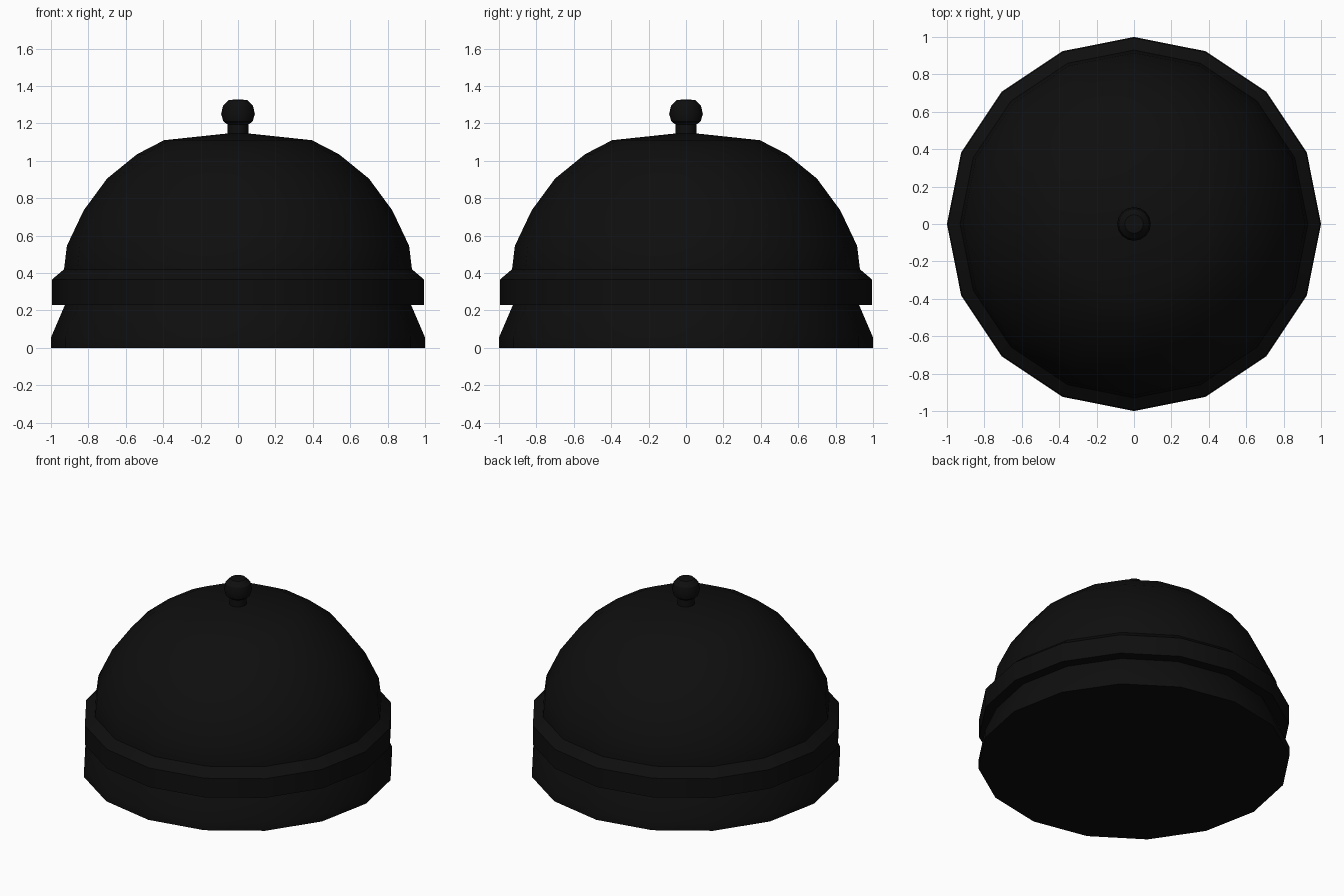
import bpy
import bmesh
import math

cube = bpy.data.objects.get("Cube")
if cube:
    bpy.data.objects.remove(cube, do_unlink=True)

SIDES = 16

black = bpy.data.materials.new("black")
black.use_nodes = True
colour = (0.0045, 0.0045, 0.0045, 1)
black.diffuse_color = colour
black.node_tree.nodes["Principled BSDF"].inputs["Base Color"].default_value = colour


def lathe(name, profile):
    """Spin a (radius, height) profile about z; end points on the axis close it."""
    bm = bmesh.new()
    verts = [bm.verts.new((r, 0, z)) for r, z in profile]
    edges = [bm.edges.new(pair) for pair in zip(verts, verts[1:])]
    bmesh.ops.spin(bm, geom=verts + edges, cent=(0, 0, 0), axis=(0, 0, 1),
                   angle=math.tau, steps=SIDES, use_merge=True)
    bmesh.ops.remove_doubles(bm, verts=bm.verts, dist=0.0005)
    bmesh.ops.recalc_face_normals(bm, faces=bm.faces)
    mesh = bpy.data.meshes.new(name)
    bm.to_mesh(mesh)
    bm.free()
    mesh.materials.append(black)
    obj = bpy.data.objects.new(name, mesh)
    bpy.context.collection.objects.link(obj)
    bpy.ops.object.select_all(action="DESELECT")
    obj.select_set(True)
    bpy.context.view_layer.objects.active = obj
    bpy.ops.object.shade_smooth_by_angle(angle=math.radians(32))
    return obj


# Flared foot
lathe("base", [(0, 0), (1, 0), (1, 0.055), (0.925, 0.23), (0, 0.23)])

# Band around the rim with a chamfered top
lathe("rim_band", [(0, 0.23), (0.995, 0.23), (0.995, 0.365), (0.93, 0.42), (0, 0.42)])

# Domed bell
lathe("dome", [(0, 0.4), (0.93, 0.4), (0.93, 0.42), (0.915, 0.545), (0.825, 0.735),
               (0.7, 0.905), (0.54, 1.035), (0.395, 1.11), (0, 1.152)])

# Push button on its stem
lathe("button_stem", [(0, 1.12), (0.055, 1.12), (0.055, 1.2), (0, 1.2)])
lathe("button", [(0, 1.19), (0.05, 1.19), (0.078, 1.21), (0.09, 1.25),
                 (0.08, 1.295), (0.05, 1.325), (0, 1.328)])
